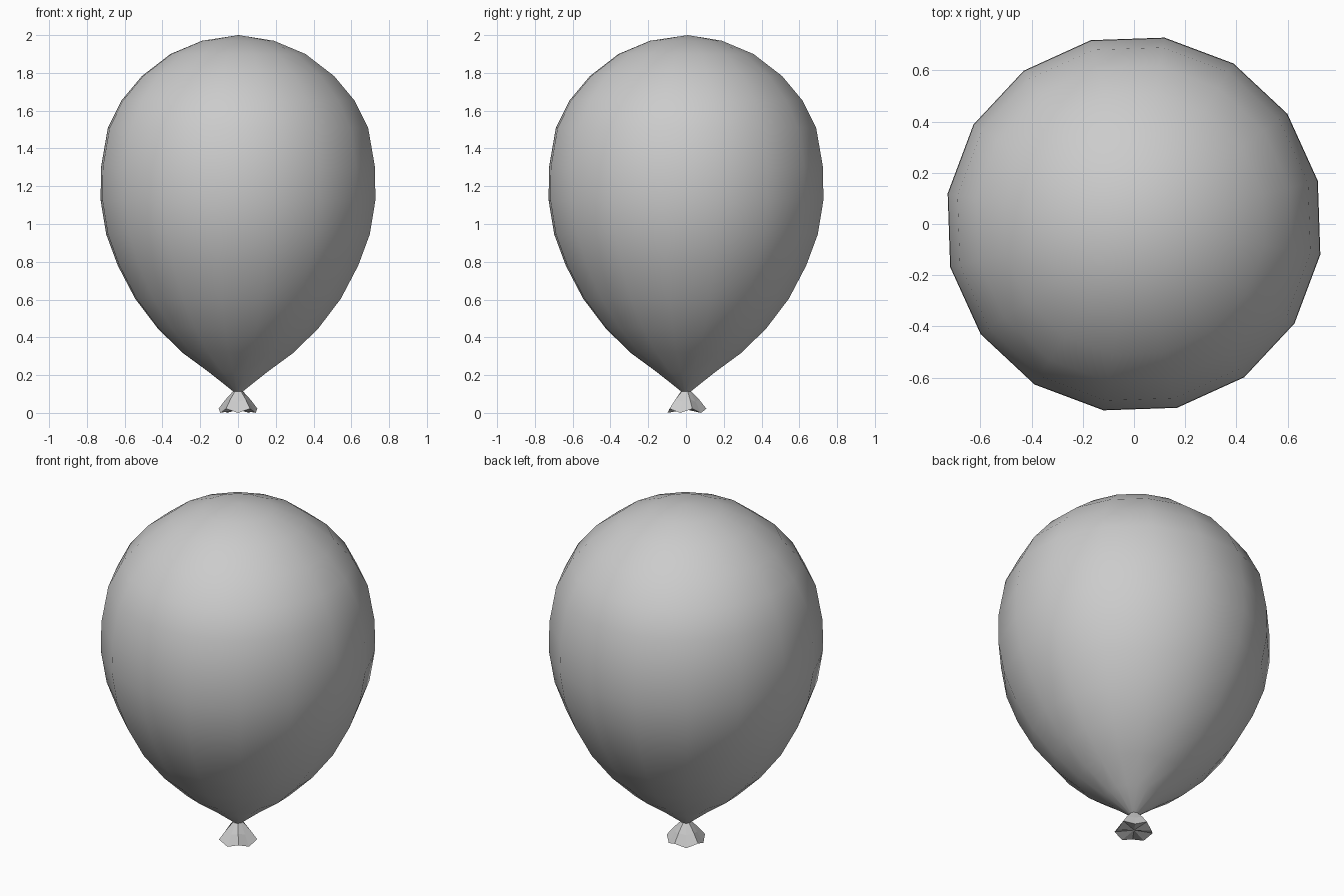
import bpy, bmesh, math

if "Cube" in bpy.data.objects:
    bpy.data.objects.remove(bpy.data.objects["Cube"])


def lathe(name, rings, sides, turn, smooth, bottom=None, top=None):
    """Stack rings; each ring is a function of the side index giving (radius, z)."""
    bm = bmesh.new()
    loops = []
    for ring in rings:
        loop = []
        for i in range(sides):
            a = turn + math.tau * i / sides
            r, z = ring(i)
            loop.append(bm.verts.new((r * math.cos(a), r * math.sin(a), z)))
        loops.append(loop)
    for lo, hi in zip(loops, loops[1:]):
        for i in range(sides):
            j = (i + 1) % sides
            bm.faces.new((lo[i], lo[j], hi[j], hi[i]))
    for pole, loop in ((bottom, loops[0]), (top, loops[-1])):
        if pole is not None:
            p = bm.verts.new(pole)
            for i in range(sides):
                bm.faces.new((loop[i], loop[(i + 1) % sides], p))
    bmesh.ops.recalc_face_normals(bm, faces=bm.faces)
    for f in bm.faces:
        f.smooth = smooth
    mesh = bpy.data.meshes.new(name)
    bm.to_mesh(mesh)
    bm.free()
    obj = bpy.data.objects.new(name, mesh)
    bpy.context.collection.objects.link(obj)
    return obj


# Inflated body: 16-sided smooth teardrop
profile = [(.025, .113), (.155, .215), (.30, .32), (.433, .45), (.552, .605),
           (.645, .78), (.707, .945), (.737, 1.125), (.735, 1.30), (.698, 1.51),
           (.624, 1.655), (.516, 1.783), (.362, 1.90), (.193, 1.97)]
lathe("balloon_body", [lambda i, p=p: p for p in profile], 16,
      math.radians(-9.3), True, bottom=(0, 0, .105), top=(.003, .01, 2.0))

# Tied neck: flat-faced pleated skirt with a scalloped rim and a shallow underside
lathe("tied_neck",
      [lambda i: ((.108, .022) if i % 2 else (.098, .0)),
       lambda i: ((.07, .07) if i % 2 else (.062, .06)),
       lambda i: (.024, .118)],
      10, math.radians(-18), False, bottom=(0, 0, .018), top=(0, 0, .125))
